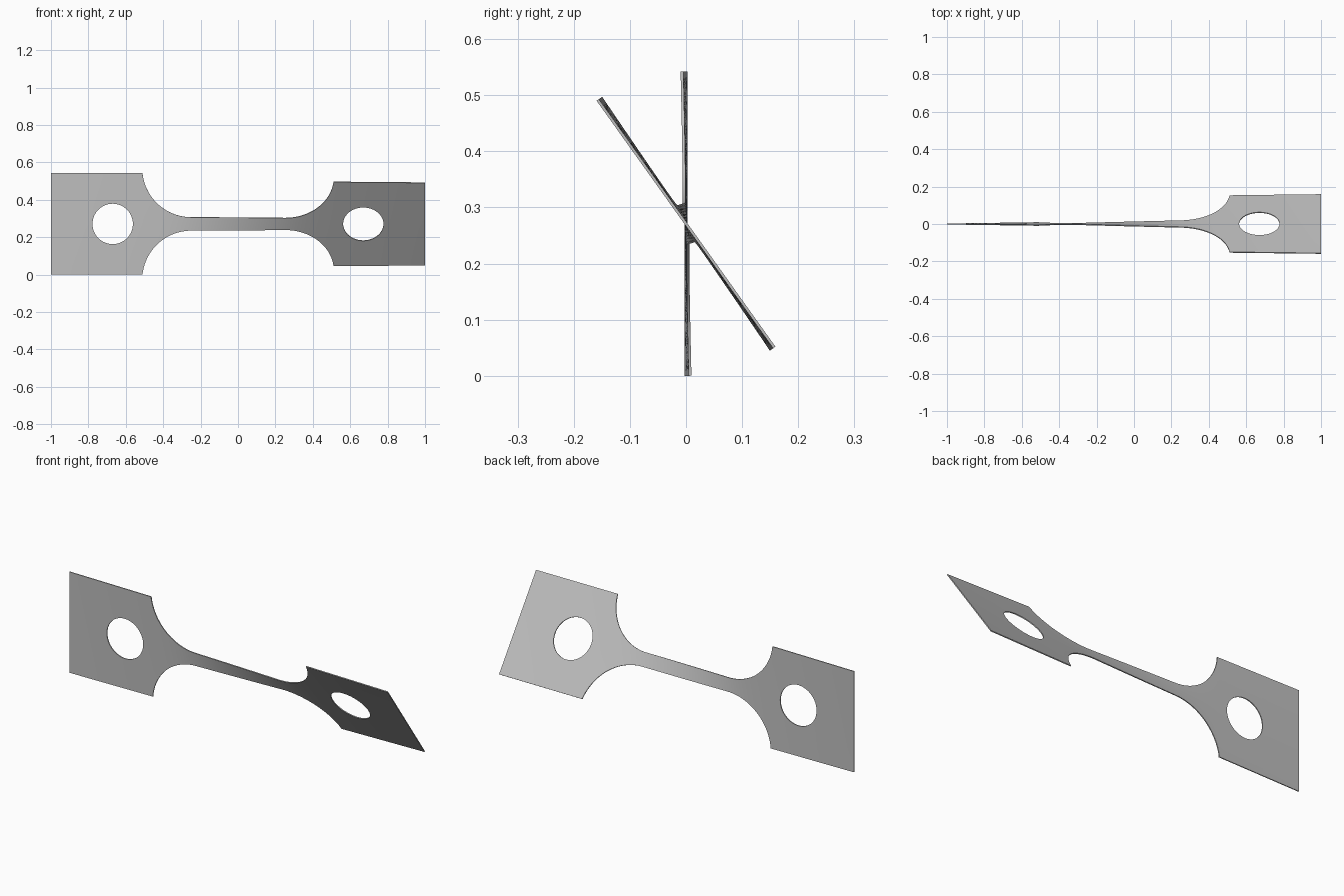
import bpy, bmesh, math

cube = bpy.data.objects.get("Cube")
if cube:
    bpy.data.objects.remove(cube, do_unlink=True)

GRIP_HALF, NECK_HALF = 0.271, 0.036
FILLET_X, FILLET_R, GRIP_X = 0.25, 0.262, 0.51
HOLE_X, HOLE_R = 0.67, 0.108
TWIST, THICK, ROWS = math.radians(35.5), 0.005, 6


def half_width(x):
    """Half height of the flat strip: neck, round fillet, then square grip."""
    x = abs(x)
    if x <= FILLET_X:
        return NECK_HALF
    if x >= GRIP_X:
        return GRIP_HALF
    return NECK_HALF + FILLET_R - math.sqrt(FILLET_R ** 2 - (x - FILLET_X) ** 2)


def hole_half(x):
    return math.sqrt(max(0, HOLE_R ** 2 - (abs(x) - HOLE_X) ** 2))


def spaced(a, b, n):
    return [a + (b - a) * i / n for i in range(n)]


# Stations along one half, mirrored to the other
half = spaced(0, FILLET_X, 12)
half += [FILLET_X + (GRIP_X - FILLET_X) * math.sin(math.pi / 2 * i / 24) for i in range(24)]
half += spaced(GRIP_X, HOLE_X - HOLE_R, 3)
half += [HOLE_X - HOLE_R * math.cos(math.pi * i / 32) for i in range(32)]
half += spaced(HOLE_X + HOLE_R, 1, 6) + [1]
stations = [-x for x in reversed(half[1:])] + half

# The narrow neck takes most of the twist
angles = [0]
for a, b in zip(stations, stations[1:]):
    angles.append(angles[-1] + (b - a) * half_width((a + b) / 2) ** -1.3)
angles = [TWIST * a / angles[-1] for a in angles]

# Twisted strip, with the upper and lower halves parting around each hole
bm = bmesh.new()
for side in (1, -1):
    previous = None
    for x, angle in zip(stations, angles):
        low, high = hole_half(x), half_width(x)
        column = []
        for j in range(ROWS + 1):
            v = side * (low + (high - low) * j / ROWS)
            column.append(bm.verts.new((x, -v * math.sin(angle), GRIP_HALF + v * math.cos(angle))))
        if previous:
            for j in range(ROWS):
                quad = [previous[j], column[j], column[j + 1], previous[j + 1]]
                bm.faces.new(quad if side > 0 else quad[::-1])
        previous = column
bmesh.ops.remove_doubles(bm, verts=bm.verts, dist=0.00001)
bmesh.ops.recalc_face_normals(bm, faces=bm.faces)

# Thicken evenly about the middle surface
bm.normal_update()
for vert in bm.verts:
    vert.co += vert.normal * THICK / 2
bmesh.ops.solidify(bm, geom=bm.faces[:], thickness=THICK)
bmesh.ops.recalc_face_normals(bm, faces=bm.faces)

mesh = bpy.data.meshes.new("twisted_strip")
bm.to_mesh(mesh)
bm.free()
strip = bpy.data.objects.new("twisted_strip", mesh)
bpy.context.collection.objects.link(strip)

# Light grey metal
grey = bpy.data.materials.new("light_grey")
grey.use_nodes = True
grey.diffuse_color = (0.52, 0.52, 0.52, 1)
grey.node_tree.nodes["Principled BSDF"].inputs["Base Color"].default_value = grey.diffuse_color
mesh.materials.append(grey)

bpy.context.view_layer.objects.active = strip
strip.select_set(True)
bpy.ops.object.shade_smooth_by_angle(angle=math.radians(30))
